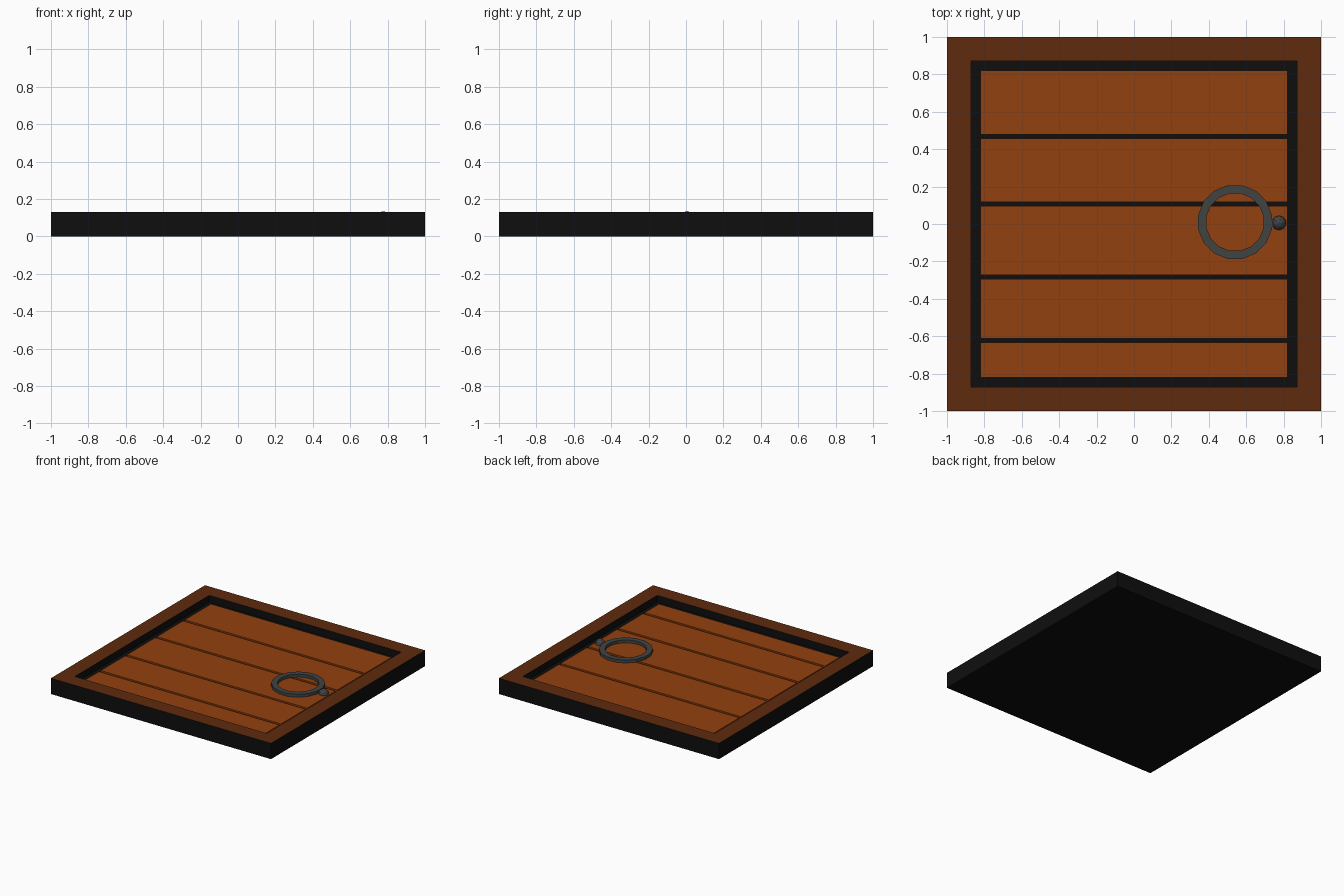
import bpy, bmesh, math

if "Cube" in bpy.data.objects:
    bpy.data.objects.remove(bpy.data.objects["Cube"])


def material(name, rgb):
    m = bpy.data.materials.new(name)
    m.diffuse_color = (*rgb, 1)
    m.use_nodes = True
    m.node_tree.nodes["Principled BSDF"].inputs["Base Color"].default_value = m.diffuse_color
    return m


BLACK = material("black", (0.0045, 0.0045, 0.0045))
DARK = material("dark_brown_wood", (0.115, 0.024, 0.0045))
WOOD = material("orange_brown_wood", (0.285, 0.052, 0.0045))
IRON = material("grey_iron", (0.053, 0.056, 0.057))

H = 0.13        # frame height
PANEL = 0.093   # plank top height
INNER = 0.82    # half size of the opening


def make(name, bm, mats):
    bmesh.ops.recalc_face_normals(bm, faces=bm.faces)
    me = bpy.data.meshes.new(name)
    bm.to_mesh(me)
    bm.free()
    for m in mats:
        me.materials.append(m)
    ob = bpy.data.objects.new(name, me)
    bpy.context.collection.objects.link(ob)
    return ob


def box(name, x0, x1, y0, y1, z0, z1, mat):
    bm = bmesh.new()
    bmesh.ops.create_cube(bm, size=1)
    for v in bm.verts:
        v.co = ((x0 + x1) / 2 + v.co.x * (x1 - x0),
                (y0 + y1) / 2 + v.co.y * (y1 - y0),
                (z0 + z1) / 2 + v.co.z * (z1 - z0))
    return make(name, bm, [mat])


# Frame: black tray with a brown top rim, recessed opening with black walls
bm = bmesh.new()
bmesh.ops.create_cube(bm, size=2)
for v in bm.verts:
    v.co.z = H if v.co.z > 0 else 0
bm.normal_update()
top = next(f for f in bm.faces if f.normal.z > 0.9)
rim = bmesh.ops.inset_region(bm, faces=[top], thickness=1 - INNER)["faces"]
for f in rim:
    f.material_index = 1
ext = bmesh.ops.extrude_face_region(bm, geom=[top])["geom"]
for v in [g for g in ext if isinstance(g, bmesh.types.BMVert)]:
    v.co.z = PANEL - 0.02
if top.is_valid:
    bmesh.ops.delete(bm, geom=[top], context='FACES_ONLY')
make("frame", bm, [BLACK, DARK])

# Planks separated by narrow dark gaps
gaps = [0.468, 0.107, -0.283, -0.623]
g = 0.011
tops = [INNER] + [y - g for y in gaps]
bottoms = [y + g for y in gaps] + [-INNER]
for i, (a, b) in enumerate(zip(tops, bottoms)):
    box(f"plank_{i + 1}", -INNER, INNER, b, a, PANEL - 0.02, PANEL, WOOD)

# Flat handle ring with a square section
N = 16
bm = bmesh.new()
section = [(0.156, PANEL), (0.201, PANEL), (0.201, 0.117), (0.156, 0.117)]
loops = []
for i in range(N):
    t = 2 * math.pi * (i + 0.5) / N
    loops.append([bm.verts.new((0.54 + r * math.cos(t), 0.01 + r * math.sin(t), z))
                  for r, z in section])
for i in range(N):
    p, q = loops[i], loops[(i + 1) % N]
    for k in range(4):
        bm.faces.new((p[k], q[k], q[(k + 1) % 4], p[(k + 1) % 4]))
make("handle_ring", bm, [IRON])

# Knob holding the ring, with a short link
bm = bmesh.new()
bmesh.ops.create_icosphere(bm, subdivisions=2, radius=0.039)
for v in bm.verts:
    v.co.x += 0.775
    v.co.y += 0.006
    v.co.z += 0.096
make("handle_knob", bm, [IRON])
box("handle_link", 0.72, 0.76, -0.015, 0.025, PANEL, 0.113, IRON)
